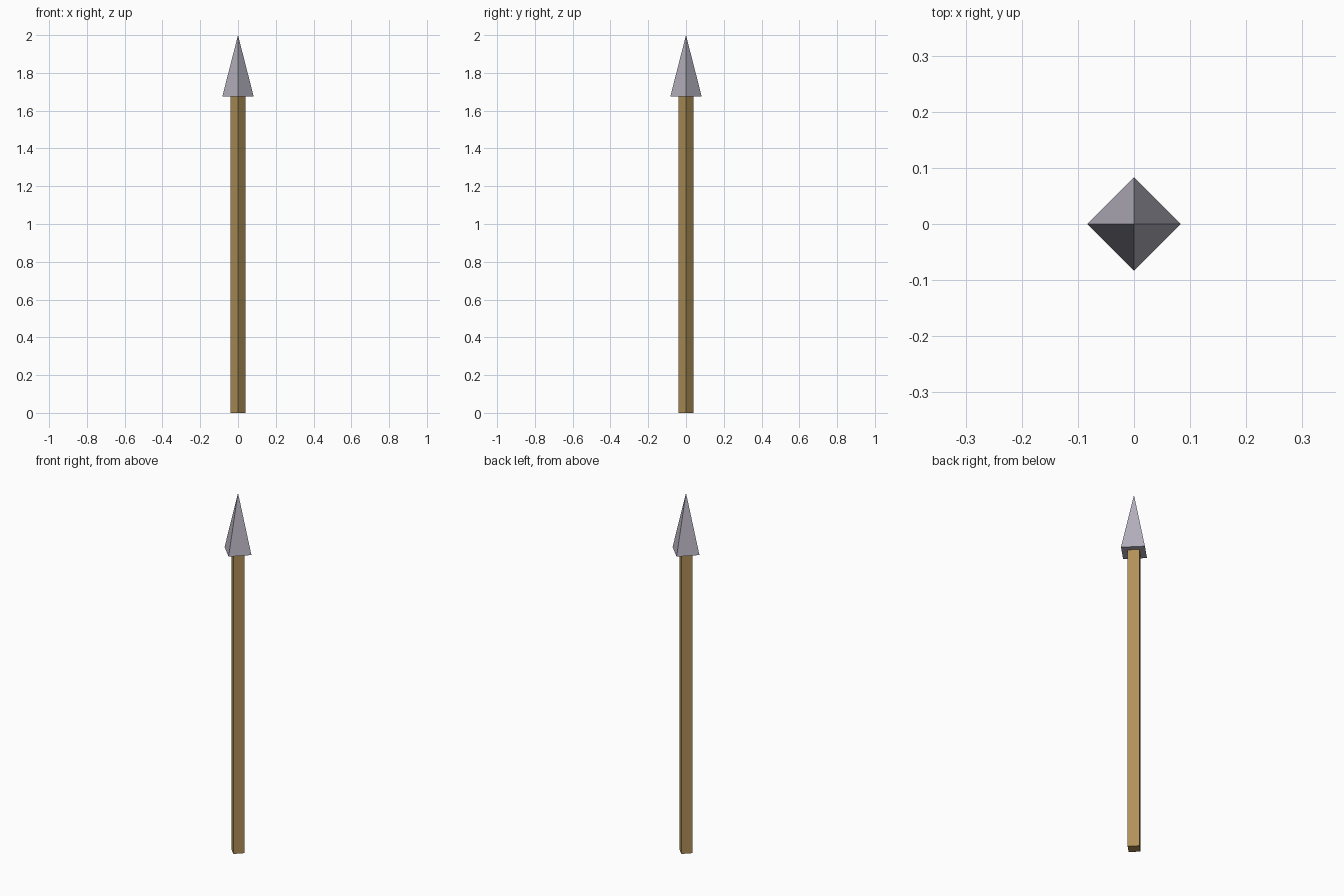
import bpy

if "Cube" in bpy.data.objects:
    bpy.data.objects.remove(bpy.data.objects["Cube"])

SHAFT_TOP = 1.675
TIP = 2.0


def material(name, rgb):
    mat = bpy.data.materials.new(name)
    mat.diffuse_color = (*rgb, 1)
    mat.use_nodes = True
    mat.node_tree.nodes["Principled BSDF"].inputs["Base Color"].default_value = mat.diffuse_color
    return mat


def four_sided(name, z0, z1, r0, r1, mat):
    # four-sided prism or pyramid with corners on the x and y axes
    bpy.ops.mesh.primitive_cone_add(vertices=4, radius1=r0, radius2=r1,
                                    depth=z1 - z0, location=(0, 0, (z0 + z1) / 2))
    obj = bpy.context.object
    obj.name = name
    obj.data.materials.append(mat)
    return obj


# wooden shaft
four_sided("shaft", 0, SHAFT_TOP, 0.041, 0.041, material("wood", (0.44, 0.28, 0.10)))

# pyramid spear head
four_sided("spear_head", SHAFT_TOP, TIP, 0.083, 0, material("metal", (0.45, 0.43, 0.50)))
